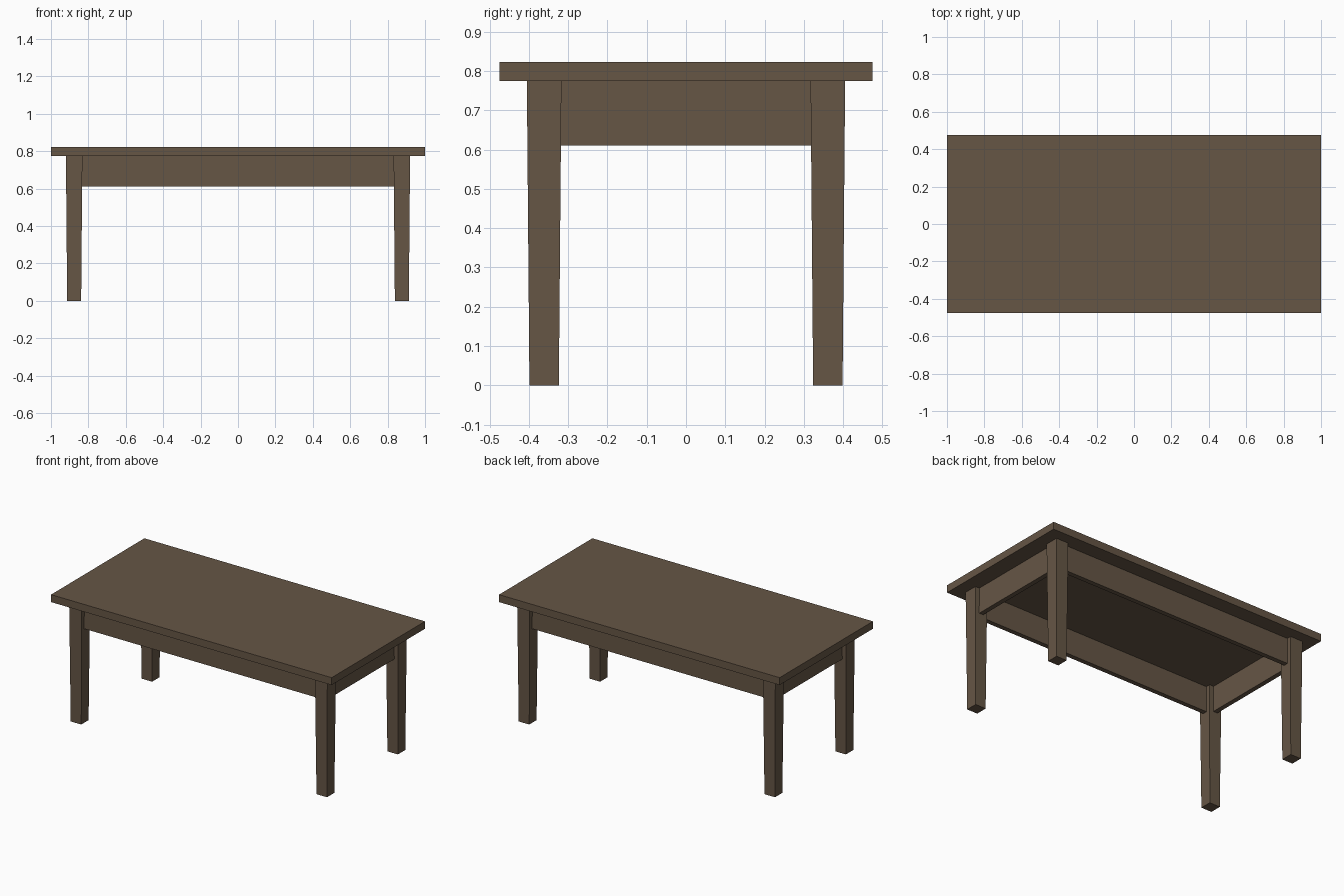
import bpy, bmesh

if "Cube" in bpy.data.objects:
    bpy.data.objects.remove(bpy.data.objects["Cube"])

wood = bpy.data.materials.new("dark_wood")
wood.diffuse_color = (0.133, 0.093, 0.060, 1)
wood.use_nodes = True
wood.node_tree.nodes["Principled BSDF"].inputs["Base Color"].default_value = wood.diffuse_color


def block(name, center, size, z0, z1, bottom_scale=1.0):
    """Box between two heights, optionally tapering towards the bottom."""
    bm = bmesh.new()
    bmesh.ops.create_cube(bm, size=1)
    for v in bm.verts:
        s = bottom_scale if v.co.z < 0 else 1.0
        v.co.x = center[0] + v.co.x * size[0] * s
        v.co.y = center[1] + v.co.y * size[1] * s
        v.co.z = z0 if v.co.z < 0 else z1
    mesh = bpy.data.meshes.new(name)
    bm.to_mesh(mesh)
    bm.free()
    mesh.materials.append(wood)
    obj = bpy.data.objects.new(name, mesh)
    bpy.context.collection.objects.link(obj)
    return obj


LEG_X, LEG_Y, LEG_W = 0.876, 0.361, 0.088
TOP_Z0, TOP_Z1, APRON_Z, APRON_T = 0.775, 0.823, 0.61, 0.03

# Table top
block("table_top", (0, 0), (2.0, 0.95), TOP_Z0, TOP_Z1)

# Four tapered legs
for sy, depth in ((-1, "front"), (1, "back")):
    for sx, side in ((-1, "left"), (1, "right")):
        block(f"{depth}_{side}_leg", (sx * LEG_X, sy * LEG_Y),
              (LEG_W, LEG_W), 0, TOP_Z0, 0.85)

# Thin aprons centred on the legs, ending just inside them
long_len = 2 * LEG_X - LEG_W + 0.02
short_len = 2 * LEG_Y - LEG_W + 0.02
for s, depth, side in ((-1, "front", "left"), (1, "back", "right")):
    block(f"{depth}_apron", (0, s * LEG_Y), (long_len, APRON_T), APRON_Z, TOP_Z0)
    block(f"{side}_apron", (s * LEG_X, 0), (APRON_T, short_len), APRON_Z, TOP_Z0)
